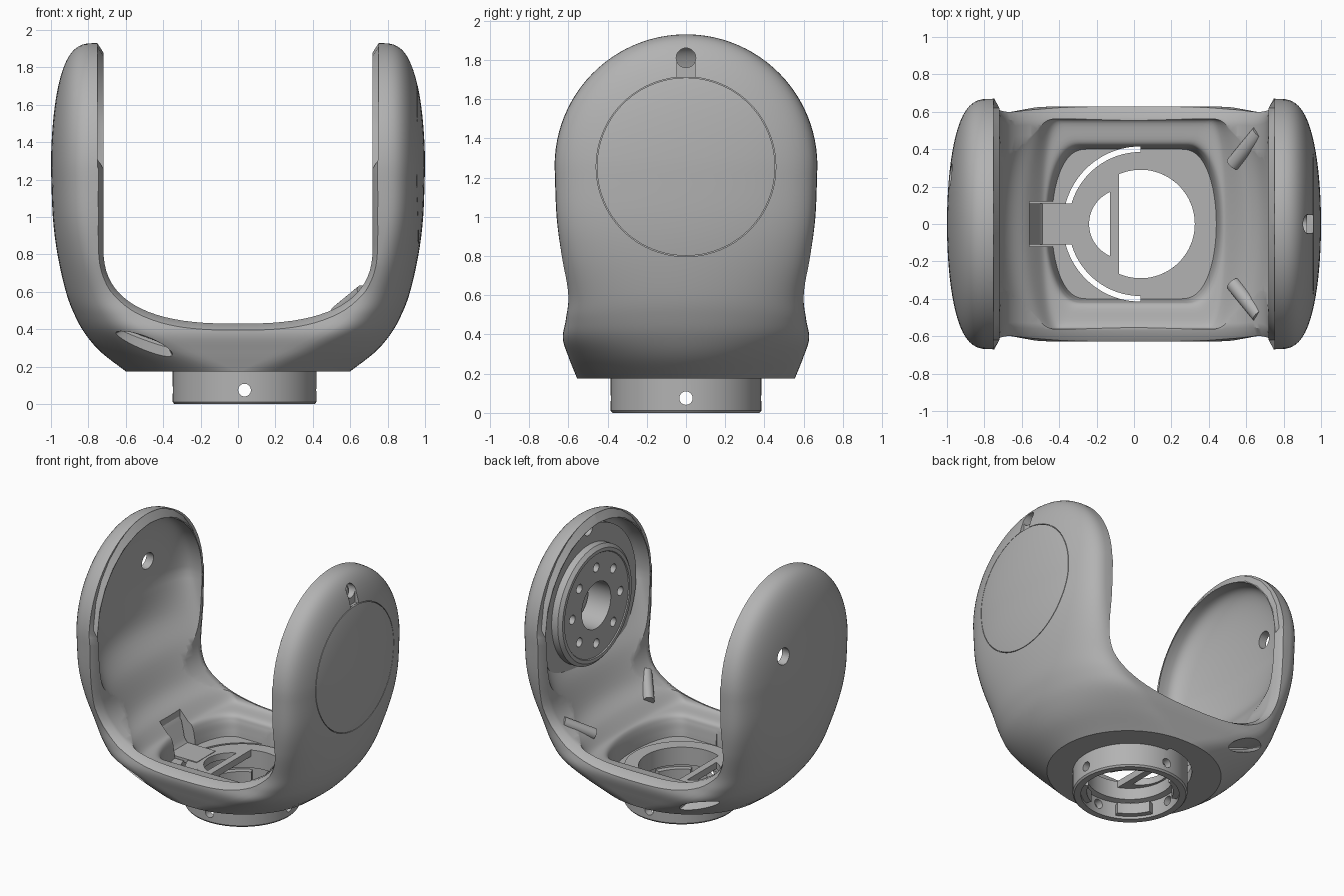
import bpy, bmesh
from math import sin, cos, pi, radians, sqrt
from mathutils import Matrix, Vector

if "Cube" in bpy.data.objects:
    bpy.data.objects.remove(bpy.data.objects["Cube"])

grey = bpy.data.materials.new("satin grey")
grey.use_nodes = True
GREY = (0.45, 0.45, 0.45, 1)
grey.diffuse_color = GREY
grey.node_tree.nodes["Principled BSDF"].inputs["Base Color"].default_value = GREY

ARM_Z, ARM_C = 1.26, 0.75     # arm centre height, flat half length
COLLAR_X = 0.035


def make(name, bm):
    bmesh.ops.recalc_face_normals(bm, faces=bm.faces)
    mesh = bpy.data.meshes.new(name)
    bm.to_mesh(mesh)
    bm.free()
    obj = bpy.data.objects.new(name, mesh)
    bpy.context.scene.collection.objects.link(obj)
    mesh.materials.append(grey)
    return obj


def loft(name, rings, loop=False):
    """Skin equal-length closed rings; cap the ends unless the rings loop."""
    bm = bmesh.new()
    rows = [[bm.verts.new(p) for p in ring] for ring in rings]
    n = len(rows[0])
    pairs = list(zip(rows, rows[1:]))
    if loop:
        pairs.append((rows[-1], rows[0]))
    else:
        bm.faces.new(rows[0])
        bm.faces.new(rows[-1])
    for a, b in pairs:
        for i in range(n):
            j = (i + 1) % n
            bm.faces.new((a[i], a[j], b[j], b[i]))
    return make(name, bm)


def place(axis, u, v, w):
    return {"x": (w, u, v), "y": (u, w, v), "z": (u, v, w)}[axis]


def prism(name, pts, axis, lo, hi):
    return loft(name, [[place(axis, u, v, w) for u, v in pts] for w in (lo, hi)])


def arc(cu, cv, r, start=0, end=360, n=48):
    full = end - start == 360
    angles = [radians(start + (end - start) * i / n) for i in range(n if full else n + 1)]
    return [(cu + r * cos(a), cv + r * sin(a)) for a in angles]


def lathe(name, profile, axis, cu, cv, n=96):
    rings = []
    for i in range(n):
        a = 2 * pi * i / n
        rings.append([place(axis, cu + r * cos(a), cv + r * sin(a), w) for r, w in profile])
    return loft(name, rings, loop=True)


def cut(obj, *tools):
    for tool in tools:
        mod = obj.modifiers.new("cut", "BOOLEAN")
        mod.operation = "DIFFERENCE"
        mod.solver = "EXACT"
        mod.object = tool
        graph = bpy.context.evaluated_depsgraph_get()
        mesh = bpy.data.meshes.new_from_object(obj.evaluated_get(graph))
        obj.modifiers.clear()
        obj.data = mesh
        bpy.data.objects.remove(tool)


def smooth(obj, angle=32):
    obj.data.shade_smooth()
    obj.data.set_sharp_from_angle(angle=radians(angle))


# Sections: height, half length, half depth, flat half length, end roundness
BODY = ((0.175, 0.60, 0.555, 0.02, 1), (0.28, 0.735, 0.597, 0.25, 0.9),
        (0.38, 0.82, 0.628, 0.42, 0.8), (0.48, 0.875, 0.612, 0.55, 0.75),
        (0.6, 0.92, 0.602, 0.63, 0.7), (0.8, 0.965, 0.635, 0.70, 0.63),
        (1.0, 0.99, 0.66, 0.74, 0.6), (ARM_Z, 1.0, 0.67, ARM_C, 0.6))
CAVITY = ((0.255, 0.44, 0.40, 0.25, 0.8), (0.30, 0.445, 0.405, 0.26, 0.8),
          (0.36, 0.455, 0.415, 0.27, 0.8), (0.40, 0.47, 0.44, 0.30, 0.8),
          (0.425, 0.50, 0.55, 0.38, 0.8), (0.5, 0.57, 0.56, 0.45, 0.9),
          (0.6, 0.68, 0.55, 0.55, 1), (0.8, 0.78, 0.57, 0.66, 1.1),
          (1.0, 0.91, 0.59, 0.70, 1), (ARM_Z, 0.94, 0.61, ARM_C, 0.6))


def sections(table):
    """Smooth curve through the table, then a domed top."""
    knots = [Vector(k) for k in table]
    out = []
    ext = [2 * knots[0] - knots[1]] + knots + [2 * knots[-1] - knots[-2]]
    for a, b, c, d in zip(ext, ext[1:], ext[2:], ext[3:]):
        for i in range(6):
            s = i / 6
            out.append(0.5 * (2 * b + (c - a) * s + (2 * a - 5 * b + 4 * c - d) * s * s
                              + (3 * b - a - 3 * c + d) * s ** 3))
    bulge, r, p = knots[-1][1] - ARM_C, knots[-1][2], knots[-1][4]
    for i in range(25):
        a = radians(88.5 * i / 24)
        out.append((ARM_Z + r * sin(a), ARM_C + bulge * cos(a) ** p, r * cos(a), ARM_C, p))
    return out


def section_ring(z, x, y, c, p):
    pts = []
    for side in (1, -1):
        for i in range(37):
            a = -pi / 2 + pi * i / 36
            pts.append((side * (c + (x - c) * max(cos(a), 0) ** p), side * y * sin(a), z))
        for i in range(1, 10):
            pts.append((side * c * (1 - i / 5), side * y, z))
    return pts


def body_depth(z):
    for a, b in zip(BODY, BODY[1:]):
        if z <= b[0]:
            return a[2] + (b[2] - a[2]) * (z - a[0]) / (b[0] - a[0])
    return BODY[-1][2]


def channel_ring(t, w, depth, inset=0.05):
    """U profile at fraction t of the body depth; upper edges flare to chamfer the rims."""
    flare = ARM_Z + 0.62 * sqrt(max(1 - t * t, 0))
    side = [(0.752, 2.3), (0.752, flare + 0.05), (w, flare), (w, 1.2), (w, 1.0)]
    pts = list(side)
    for i in range(41):
        a = pi * i / 40
        x, z = cos(a), sin(a)
        pts.append((w * abs(x) ** (2 / 2.6) * (1 if x > 0 else -1),
                    0.85 - depth * max(z, 0) ** (2 / 2.6)))
    pts += [(-x, z) for x, z in reversed(side)]
    return [(x, t * (body_depth(z) - inset), z) for x, z in pts]


# Yoke shell: thick-floored body with arm cavities and a U-shaped channel
shell = loft("yoke_shell", [section_ring(*s) for s in sections(BODY)])
cut(shell, loft("cavity_cutter", [section_ring(*s) for s in sections(CAVITY)]))
narrow, wide = (0.72, 0.42), (0.752, 0.46)
half = [(t, *narrow) for t in (0.25, 0.5, 0.7, 0.85, 0.95, 1)]
half += [(1, *wide, -0.01), (1, *wide, -0.4)]
stations = [(-s[0], *s[1:]) for s in reversed(half)] + [(0, *narrow)] + half
cut(shell, loft("channel_cutter", [channel_ring(*s) for s in stations]))

# Floor opening, wider on the strap side so a gap remains beside the collar
cut(shell,
    prism("floor_cutter", arc(COLLAR_X, 0, 0.34), "z", 0.1, 0.35),
    prism("gap_cutter", arc(COLLAR_X, 0, 0.415, 90, 270), "z", 0.1, 0.6),
    prism("strap_trench_cutter", [(-0.3, -0.12), (-0.56, -0.12), (-0.56, 0.12), (-0.3, 0.12)],
          "z", 0.25, 0.7))

# Tilted oval scoops in the front and back walls, floors sloping up inwards
tilt = Matrix.Rotation(radians(-20), 2)


def scoop_ring(y, width, height, lift):
    pts = [tilt @ Vector((width * u, height * v + lift)) for u, v in arc(0, 0, 1, n=40)]
    return [(p.x - 0.51, y, p.y + 0.315) for p in pts]


for side in (-1, 1):
    cut(shell, loft("scoop_cutter", [scoop_ring(side * 0.8, 0.17, 0.05, 0),
                                     scoop_ring(side * 0.58, 0.17, 0.05, 0),
                                     scoop_ring(side * 0.46, 0.13, 0.008, 0.038)]))

# Cable holes in both arms, cap seam and its key slot
cut(shell,
    prism("right_hole_cutter", arc(0.26, 1.44, 0.06, n=32), "x", -1.2, -0.8),
    prism("left_hole_cutter", arc(0, 1.81, 0.05, n=32), "x", 0.6, 1.2),
    lathe("seam_cutter", [(0.454, 0.945), (0.458, 0.945), (0.458, 1.1), (0.454, 1.1)],
          "x", 0, 1.255),
    prism("key_slot_cutter", [(-0.047, 1.71), (0.047, 1.71), (0.047, 1.80), (-0.047, 1.80)],
          "x", 0.925, 1.1))
smooth(shell)

# Bearing hub inside the left arm with a bolt circle
backplate = prism("bearing_backplate", arc(0, ARM_Z, 0.56, n=96), "x", 0.80, 0.86)
cut(backplate,
    prism("bore_cutter", arc(0, ARM_Z, 0.2), "x", 0.7, 1.0),
    prism("plate_hole_cutter", arc(0, 1.81, 0.05, n=32), "x", 0.6, 1.2))
hub = lathe("bearing_hub", [(0.17, 0.92), (0.17, 0.735), (0.375, 0.735), (0.38, 0.728),
                            (0.405, 0.728), (0.43, 0.75), (0.43, 0.85)], "x", 0, ARM_Z)
for i in range(8):
    a = 2 * pi * i / 8
    cut(hub, prism("bolt_cutter", arc(0.28 * cos(a), ARM_Z + 0.28 * sin(a), 0.033, n=20),
                   "x", 0.6, 0.80))
smooth(hub)
smooth(backplate)

# Base collar: stepped ring with four radial screw holes
collar = lathe("base_collar", [(0.375, 0), (0.385, 0.012), (0.385, 0.262), (0.29, 0.262),
                               (0.29, 0.13), (0.33, 0.12), (0.33, 0)], "z", COLLAR_X, 0)
cut(collar,
    prism("side_screw_cutter", arc(0, 0.075, 0.034, n=24), "x", -1, 1),
    prism("front_screw_cutter", arc(COLLAR_X, 0.075, 0.034, n=24), "y", -1, 1))
smooth(collar)

# Locking lugs inside the collar
for i in range(4):
    mid = 45 + 90 * i
    pts = (arc(COLLAR_X, 0, 0.34, mid - 22, mid + 22, 10)
           + arc(COLLAR_X, 0, 0.29, mid + 22, mid - 22, 10))
    smooth(prism(f"collar_lug_{i + 1}", pts, "z", 0.02, 0.10))

# Segment plate over the collar opening with a lens-shaped slot
plate = prism("collar_plate", arc(COLLAR_X, 0, 0.3, 112.5, 247.5), "z", 0.215, 0.264)
cut(plate, prism("slot_cutter", arc(-0.054, 0, 0.186, 114, 246), "z", 0.1, 0.4))
smooth(plate)

# Cable strap: flat tongue from the collar, stepping up to the right arm
path = [(-0.27, 0.24), (-0.50, 0.24), (-0.525, 0.27), (-0.55, 0.39), (-0.59, 0.44),
        (-0.65, 0.46), (-0.72, 0.49), (-0.82, 0.57)]
strap = prism("cable_strap", path + [(x + 0.01, z + 0.028) for x, z in reversed(path)],
              "y", -0.11, 0.11)
smooth(strap)

# Raised ribs on the floor by the left arm
for side, label in ((-1, "front"), (1, "back")):
    start, end = Vector((0.53, side * 0.32, 0.485)), Vector((0.67, side * 0.49, 0.60))
    turn = (end - start).to_track_quat("Z", "Y").to_matrix().to_4x4()
    bm = bmesh.new()
    bmesh.ops.create_cone(bm, cap_ends=True, segments=24, radius1=0.04, radius2=0.04,
                          depth=(end - start).length,
                          matrix=Matrix.Translation((start + end) / 2) @ turn)
    smooth(make(f"{label}_floor_rib", bm))
